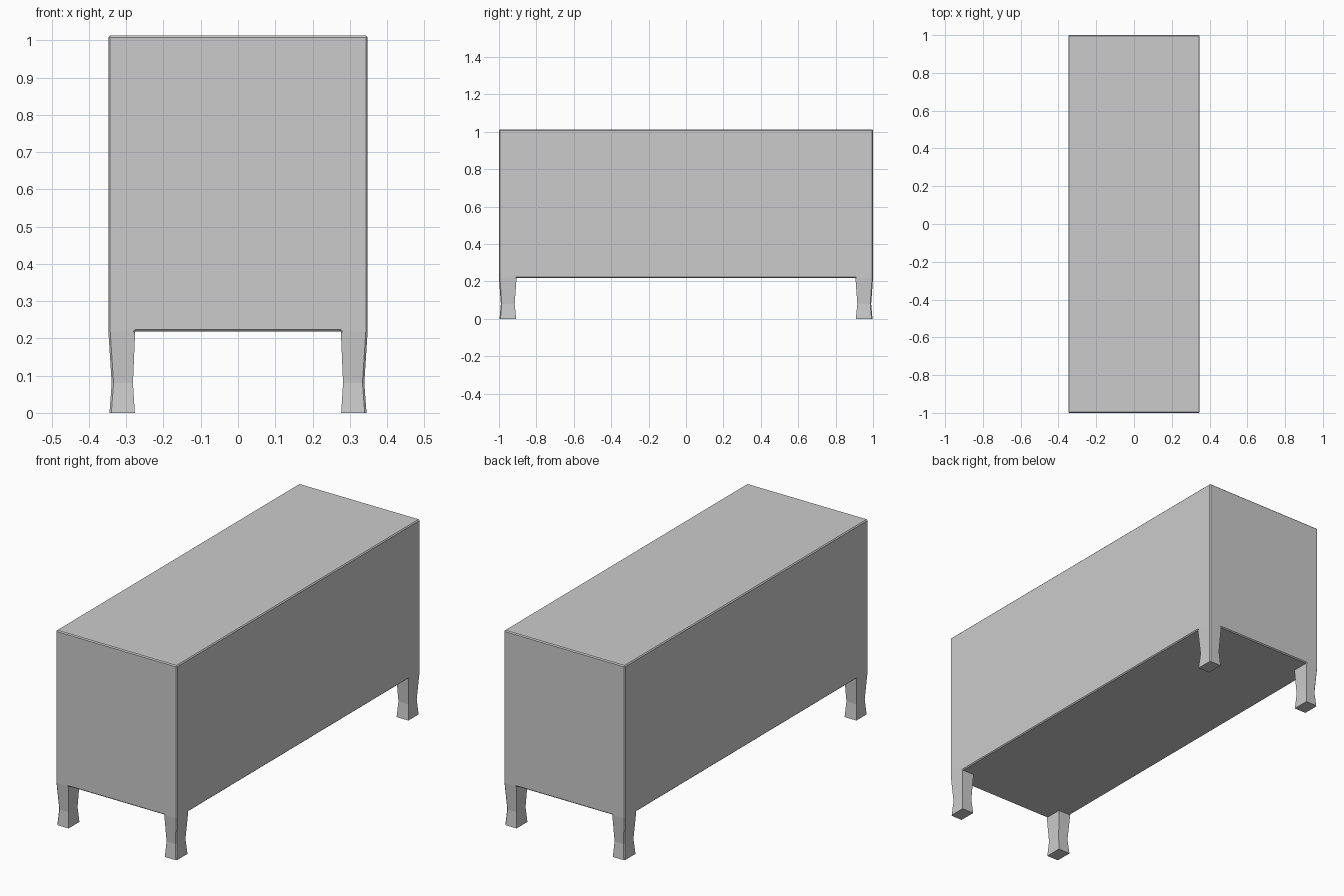
import bpy, bmesh
from mathutils import Vector
from math import copysign

if "Cube" in bpy.data.objects:
    bpy.data.objects.remove(bpy.data.objects["Cube"])

W, D, TOP, RIM = 0.348, 1.0, 1.013, 0.219   # half width, half depth, heights
LX, LY = 0.276, 0.906                       # inner edges of the legs
# leg rings: z, x inner, x outer, y inner, y outer
RINGS = [(0.08, 0.282, 0.339, 0.916, 0.990),
         (0.0, 0.277, 0.345, 0.908, 0.997)]

bm = bmesh.new()

# Box body, cut in a grid so the corner cells become legs
bmesh.ops.create_cube(bm, size=1)
for v in bm.verts:
    v.co = Vector((copysign(W, v.co.x), copysign(D, v.co.y), TOP if v.co.z > 0 else RIM))
for co, no in (((LX, 0, 0), (1, 0, 0)), ((-LX, 0, 0), (1, 0, 0)),
               ((0, LY, 0), (0, 1, 0)), ((0, -LY, 0), (0, 1, 0))):
    bmesh.ops.bisect_plane(bm, geom=bm.verts[:] + bm.edges[:] + bm.faces[:],
                           plane_co=co, plane_no=no)

# Legs: extrude the four bottom corner cells through the ring sizes
bm.normal_update()
feet = []
for f in bm.faces:
    c = f.calc_center_median()
    if f.normal.z < -0.9 and abs(c.x) > LX and abs(c.y) > LY:
        feet.append(f)
for z, xi, xo, yi, yo in RINGS:
    feet = bmesh.ops.extrude_discrete_faces(bm, faces=feet)["faces"]
    for f in feet:
        c = f.calc_center_median()
        for v in f.verts:
            x = xo if abs(v.co.x) > abs(c.x) else xi
            y = yo if abs(v.co.y) > abs(c.y) else yi
            v.co = Vector((copysign(x, c.x), copysign(y, c.y), z))

# Small bevel on the top border, outer corners and lower rim
def outer(v):
    return abs(v.co.x) > W - 0.012, abs(v.co.y) > D - 0.012

bm.normal_update()
edges = []
for e in bm.edges:
    a, b = e.verts
    flat = abs(a.co.z - b.co.z) < 1e-5
    corner = all(outer(a)) and all(outer(b)) and not flat
    same_side = any(p and q for p, q in zip(outer(a), outer(b)))
    top = flat and a.co.z > TOP - 0.001 and same_side
    mid = (a.co + b.co) / 2
    rim = (flat and abs(a.co.z - RIM) < 1e-4 and same_side
           and (abs(mid.x) < LX - 0.01 or abs(mid.y) < LY - 0.01))
    if corner or ((top or rim) and e.calc_face_angle(0) > 0.5):
        edges.append(e)
bmesh.ops.bevel(bm, geom=edges, offset=0.005, offset_type='OFFSET',
                segments=1, profile=0.5, affect='EDGES', clamp_overlap=True)
bmesh.ops.recalc_face_normals(bm, faces=bm.faces[:])

mesh = bpy.data.meshes.new("chest_with_legs")
bm.to_mesh(mesh)
bm.free()
chest = bpy.data.objects.new("chest_with_legs", mesh)
bpy.context.collection.objects.link(chest)
